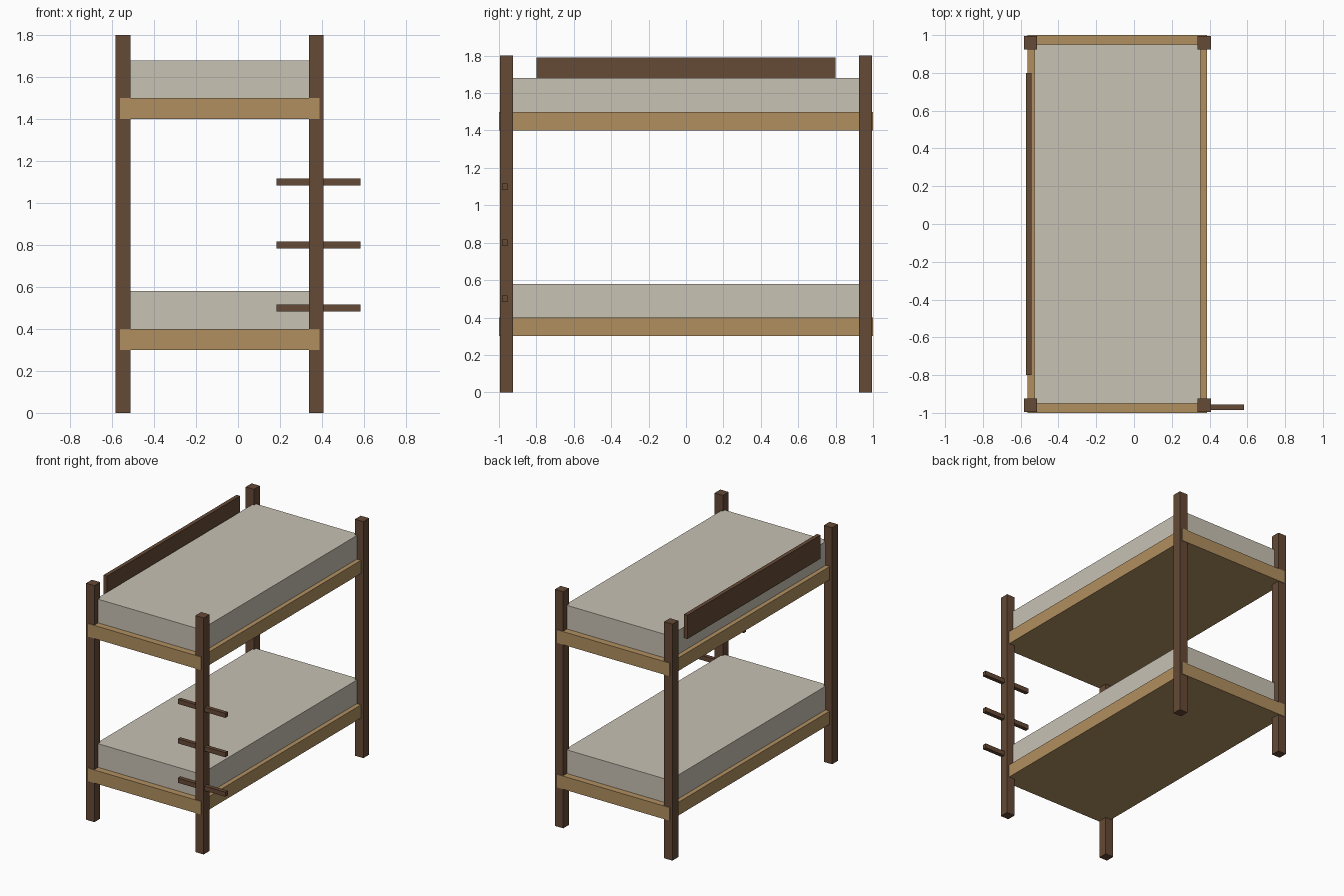
import bpy

if "Cube" in bpy.data.objects:
    bpy.data.objects.remove(bpy.data.objects["Cube"])

CX = -0.0875  # bed centre line (the rungs stick out on the right)


def material(name, rgb):
    m = bpy.data.materials.new(name)
    m.diffuse_color = (*rgb, 1.0)
    m.use_nodes = True
    m.node_tree.nodes["Principled BSDF"].inputs["Base Color"].default_value = m.diffuse_color
    return m


DARK = material("dark brown wood", (0.130, 0.067, 0.036))
LIGHT = material("light tan wood", (0.434, 0.275, 0.117))
FABRIC = material("beige fabric", (0.578, 0.539, 0.456))


def box(name, centre, size, mat):
    bpy.ops.mesh.primitive_cube_add(size=1, location=centre)
    ob = bpy.context.object
    ob.name = name
    ob.scale = size
    bpy.ops.object.transform_apply(location=False, rotation=False, scale=True)
    ob.data.materials.append(mat)
    return ob


# four corner posts
for sx, side in ((-1, "left"), (1, "right")):
    for sy, end in ((-1, "front"), (1, "back")):
        box(f"{end}_{side}_post", (CX + sx * 0.46, sy * 0.96, 0.9),
            (0.07, 0.07, 1.8), DARK)

# two bunks: solid base and mattress
for level, z in (("lower", 0.3), ("upper", 1.4)):
    box(f"{level}_bed_base", (CX, 0, z + 0.05), (0.95, 2.0, 0.1), LIGHT)
    box(f"{level}_mattress", (CX, 0, z + 0.19), (0.88, 1.9, 0.18), FABRIC)

# guard rail on the left of the upper bunk
box("guard_rail", (CX - 0.47, 0, 1.7), (0.03, 1.6, 0.18), DARK)

# ladder rungs through the front right post
for i in range(3):
    box(f"ladder_rung_{i + 1}", (CX + 0.47, -0.97, 0.5 + 0.3 * i),
        (0.4, 0.03, 0.035), DARK)
